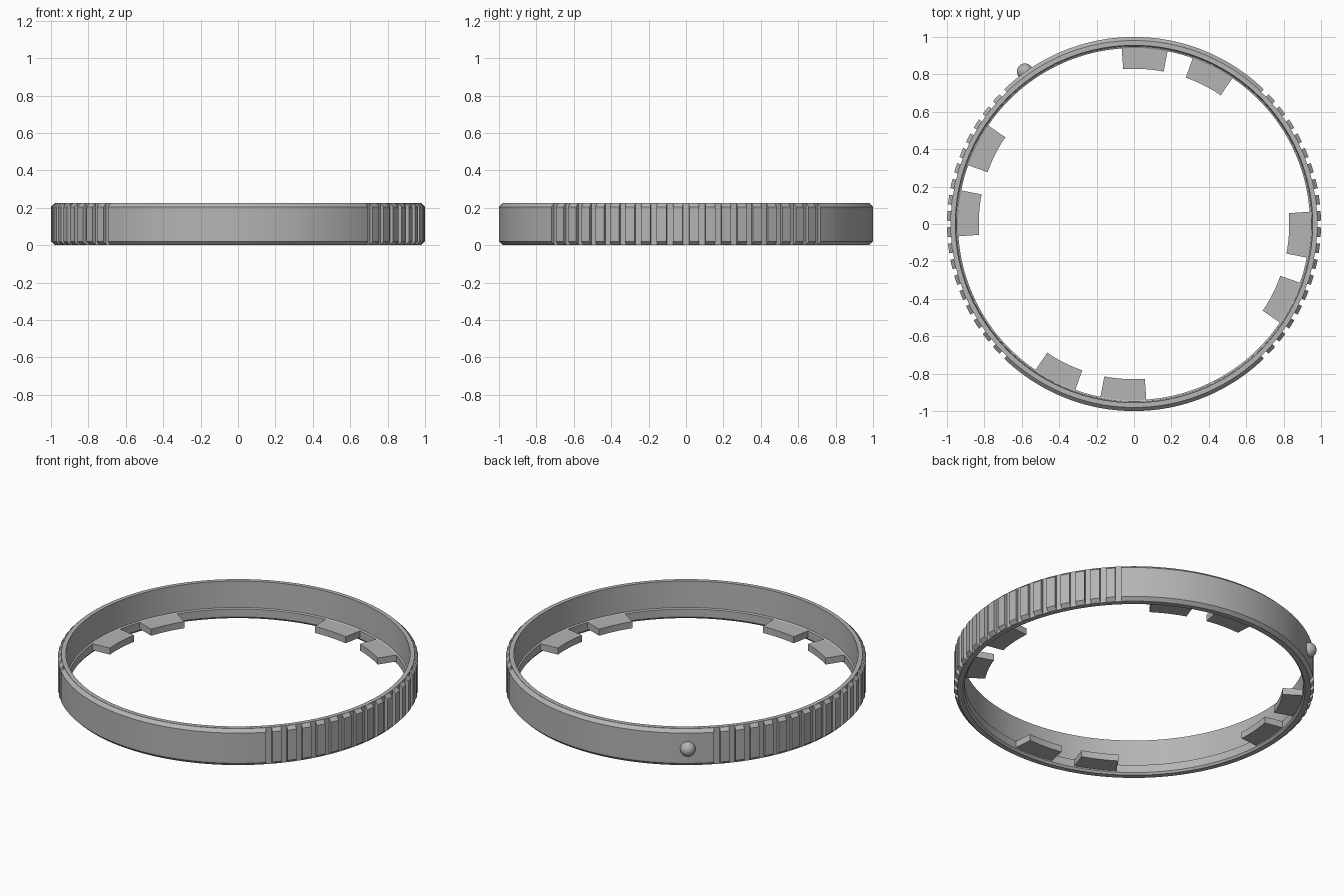
import bpy, bmesh
from math import cos, sin, radians, ceil

if "Cube" in bpy.data.objects:
    bpy.data.objects.remove(bpy.data.objects["Cube"])

GREY = (0.46, 0.46, 0.46, 1)
metal = bpy.data.materials.new("mid grey")
metal.use_nodes = True
metal.diffuse_color = GREY
metal.node_tree.nodes["Principled BSDF"].inputs["Base Color"].default_value = GREY


def finish(obj, name):
    obj.name = name
    if not obj.data.materials:
        obj.data.materials.append(metal)
    bpy.ops.object.select_all(action="DESELECT")
    obj.select_set(True)
    bpy.context.view_layer.objects.active = obj
    bpy.ops.object.shade_smooth_by_angle(angle=radians(25))


def sweep(bm, profile, start, end, step=2.0):
    """Sweep a closed (radius, z) profile about the z axis, in degrees."""
    full = end - start >= 360
    count = max(1, ceil((end - start) / step))
    rings = []
    for i in range(count if full else count + 1):
        a = radians(start + (end - start) * i / count)
        rings.append([bm.verts.new((r * cos(a), r * sin(a), z)) for r, z in profile])
    n = len(profile)
    for i in range(count):
        a, b = rings[i], rings[(i + 1) % len(rings)]
        for j in range(n):
            k = (j + 1) % n
            bm.faces.new((a[j], b[j], b[k], a[k]))
    if not full:
        bm.faces.new(rings[0])
        bm.faces.new(rings[-1])


def build(name, profile, spans):
    bm = bmesh.new()
    for start, end in spans:
        sweep(bm, profile, start, end)
    bmesh.ops.recalc_face_normals(bm, faces=bm.faces)
    mesh = bpy.data.meshes.new(name)
    bm.to_mesh(mesh)
    bm.free()
    obj = bpy.data.objects.new(name, mesh)
    bpy.context.collection.objects.link(obj)
    finish(obj, name)


# Thin ring with a small step low on its inner wall
H = 0.225
build("ring_body", [(0.98, 0), (0.98, H), (0.955, H), (0.95, 0.065),
                    (0.941, 0.06), (0.941, 0.012), (0.95, 0)], [(0, 360)])

# Smooth raised bands on front and back, chamfered above and below
raised = [(0.972, 0.001), (0.981, 0.001), (1, 0.02),
          (1, H - 0.02), (0.981, H - 0.001), (0.972, H - 0.001)]
build("smooth_bands", raised, [(46, 134), (226, 314)])

# Grip ridges on both sides
ridges = []
for side in (0, 180):
    for i in range(18):
        mid = side + (i - 8.5) * 5
        ridges.append((mid - 1.5, mid + 1.5))
build("grip_ridges", raised, ridges)

# Four pairs of inward locking tabs
tab = [(0.83, 0.02), (0.96, 0.02), (0.96, 0.06), (0.83, 0.06)]
tabs = []
for q in range(4):
    tabs += [(q * 90 + 79, q * 90 + 94), (q * 90 + 56, q * 90 + 70.5)]
build("locking_tabs", tab, tabs)

# Round index bump on the back
bpy.ops.mesh.primitive_uv_sphere_add(segments=32, ring_count=16, radius=0.043,
                                     location=(-0.583, 0.815, 0.11))
finish(bpy.context.object, "index_bump")
